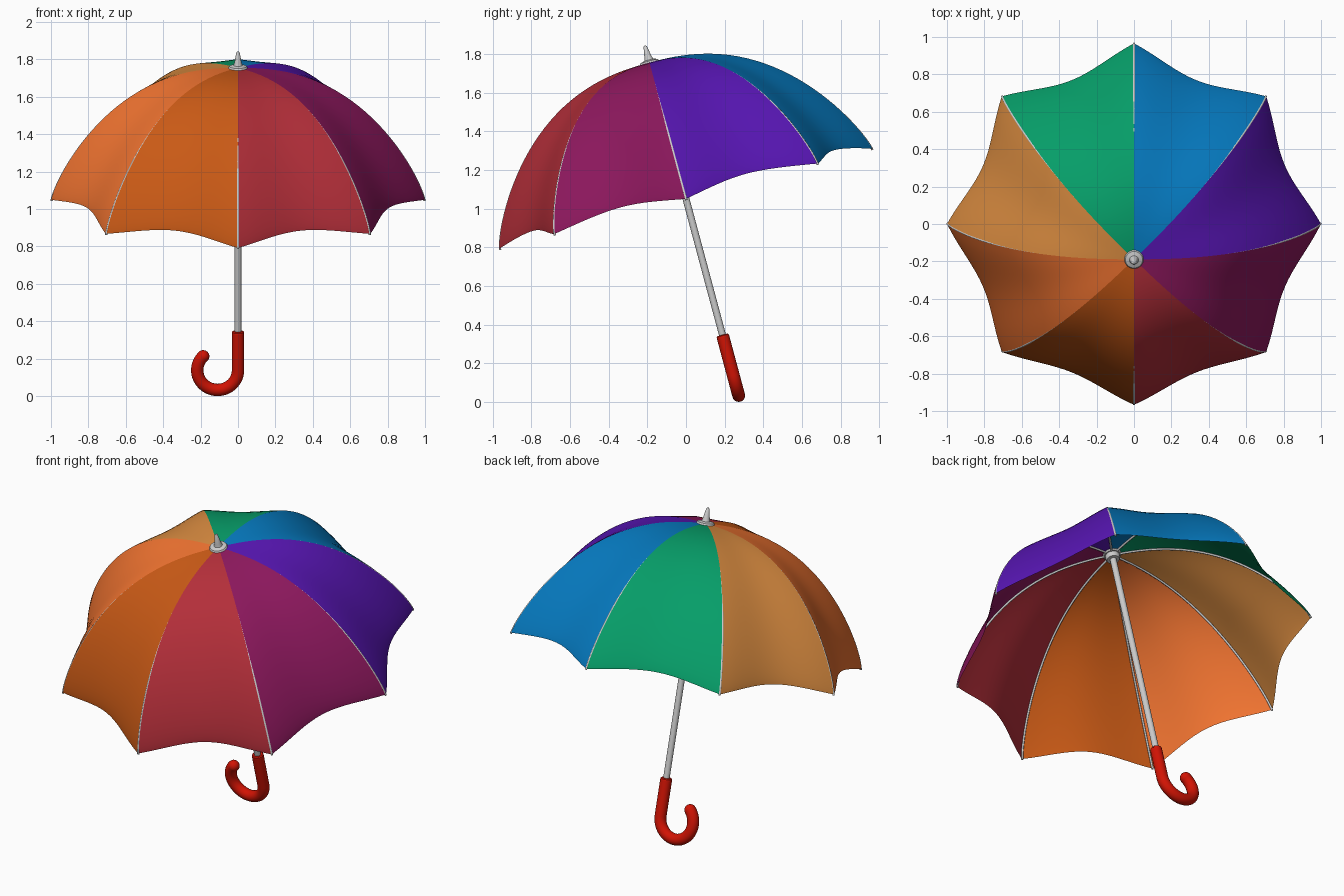
import bpy, bmesh
from math import sin, cos, pi, radians
from mathutils import Matrix

if "Cube" in bpy.data.objects:
    bpy.data.objects.remove(bpy.data.objects["Cube"])

# Everything is built around the rim centre, then tilted as a whole
TILT = Matrix.Translation((0, 0, 1.05)) @ Matrix.Rotation(radians(15), 4, 'X')
RISE = 0.73


def material(name, rgb):
    m = bpy.data.materials.new(name)
    m.diffuse_color = [(c / 255) ** 2.2 for c in rgb] + [1]
    m.use_nodes = True
    m.node_tree.nodes["Principled BSDF"].inputs["Base Color"].default_value = m.diffuse_color
    return m


def finish(name, bm, mat=None, angle=None):
    me = bpy.data.meshes.new(name)
    bm.to_mesh(me)
    bm.free()
    ob = bpy.data.objects.new(name, me)
    bpy.context.collection.objects.link(ob)
    ob.matrix_world = TILT
    if mat:
        me.materials.append(mat)
    for p in me.polygons:
        p.use_smooth = True
    if angle:
        bpy.ops.object.select_all(action='DESELECT')
        ob.select_set(True)
        bpy.context.view_layer.objects.active = ob
        bpy.ops.object.shade_smooth_by_angle(angle=radians(angle))
    return ob


def lathe(name, profile, mat=None, seg=32):
    bm = bmesh.new()
    vs = [bm.verts.new((r, 0, z)) for r, z in profile]
    es = [bm.edges.new(p) for p in zip(vs, vs[1:])]
    bmesh.ops.spin(bm, geom=vs + es, cent=(0, 0, 0), axis=(0, 0, 1),
                   angle=2 * pi, steps=seg, use_duplicate=False)
    bmesh.ops.remove_doubles(bm, verts=bm.verts, dist=1e-5)
    bmesh.ops.recalc_face_normals(bm, faces=bm.faces)
    return finish(name, bm, mat, 35)


def tube(name, pts, radius, mat=None, res=6):
    cu = bpy.data.curves.new(name, 'CURVE')
    cu.dimensions = '3D'
    cu.bevel_depth = radius
    cu.bevel_resolution = res
    cu.use_fill_caps = True
    sp = cu.splines.new('POLY')
    sp.points.add(len(pts) - 1)
    for p, co in zip(sp.points, pts):
        p.co = (*co, 1)
    sp.use_smooth = True
    ob = bpy.data.objects.new(name, cu)
    bpy.context.collection.objects.link(ob)
    ob.matrix_world = TILT
    if mat:
        cu.materials.append(mat)
    return ob


def height(r):
    return RISE * max(0, 1 - r ** 2.4) ** 0.8


def canopy(r, t, k):
    # sagging cloth between rib k and rib k + 1, with a scalloped rim
    w = sin(pi * t)
    a = (k + t) * pi / 4
    rr = r * (1 - (0.076 + 0.05 * r) * w)
    return rr * cos(a), rr * sin(a), height(r) + 0.045 * w * r ** 6


# Canopy panels, counter-clockwise from +x
colours = [("purple", (88, 28, 178)), ("blue", (14, 122, 192)),
           ("green", (15, 156, 104)), ("tan", (216, 138, 66)),
           ("light_orange", (240, 115, 52)), ("orange", (200, 90, 28)),
           ("red", (178, 50, 60)), ("plum", (140, 30, 94))]
NR, NT = 32, 16
radii = [sin(pi / 2 * (0.02 + 0.98 * i / NR)) for i in range(NR + 1)]
for k, (cname, rgb) in enumerate(colours):
    bm = bmesh.new()
    grid = [[bm.verts.new(canopy(r, j / NT, k)) for j in range(NT + 1)] for r in radii]
    for i in range(NR):
        for j in range(NT):
            bm.faces.new((grid[i][j], grid[i + 1][j], grid[i + 1][j + 1], grid[i][j + 1]))
    finish("canopy_panel_" + cname, bm, material(cname, rgb))

# Thin ribs under the seams
for k in range(8):
    a = k * pi / 4
    tube(f"rib_{k + 1}", [(r * 0.997 * cos(a), r * 0.997 * sin(a), height(r) - 0.006)
                          for r in radii], 0.006, res=2)

# Shaft, hub below the cloth, cap and spike above it
lathe("shaft", [(0, -0.78), (0.018, -0.78), (0.018, 0.73), (0, 0.73)])
lathe("rib_hub", [(0, 0.69), (0.035, 0.69), (0.04, 0.70), (0.04, 0.72), (0, 0.72)])
lathe("top_cap", [(0, 0.72), (0.046, 0.72), (0.052, 0.728), (0.046, 0.738),
                  (0.024, 0.744), (0.019, 0.76), (0.009, 0.815), (0.005, 0.82), (0, 0.821)])

# Hooked handle
red = material("handle_red", (208, 26, 12))
R, ZC, TH = 0.109, -0.944, 0.033
hook = [(0, 0, -0.74), (0, 0, -0.84)]
hook += [(-R + R * cos(a), 0, ZC - R * sin(a))
         for a in (radians(225) * i / 40 for i in range(41))]
tube("handle", hook, TH, red, 8)
lathe("handle_collar", [(0, -0.728), (0.027, -0.728), (0.032, -0.733), (TH, -0.74)], red)
bm = bmesh.new()
bmesh.ops.create_uvsphere(bm, u_segments=24, v_segments=16, radius=TH,
                          matrix=Matrix.Translation(hook[-1]))
finish("handle_end", bm, red)
